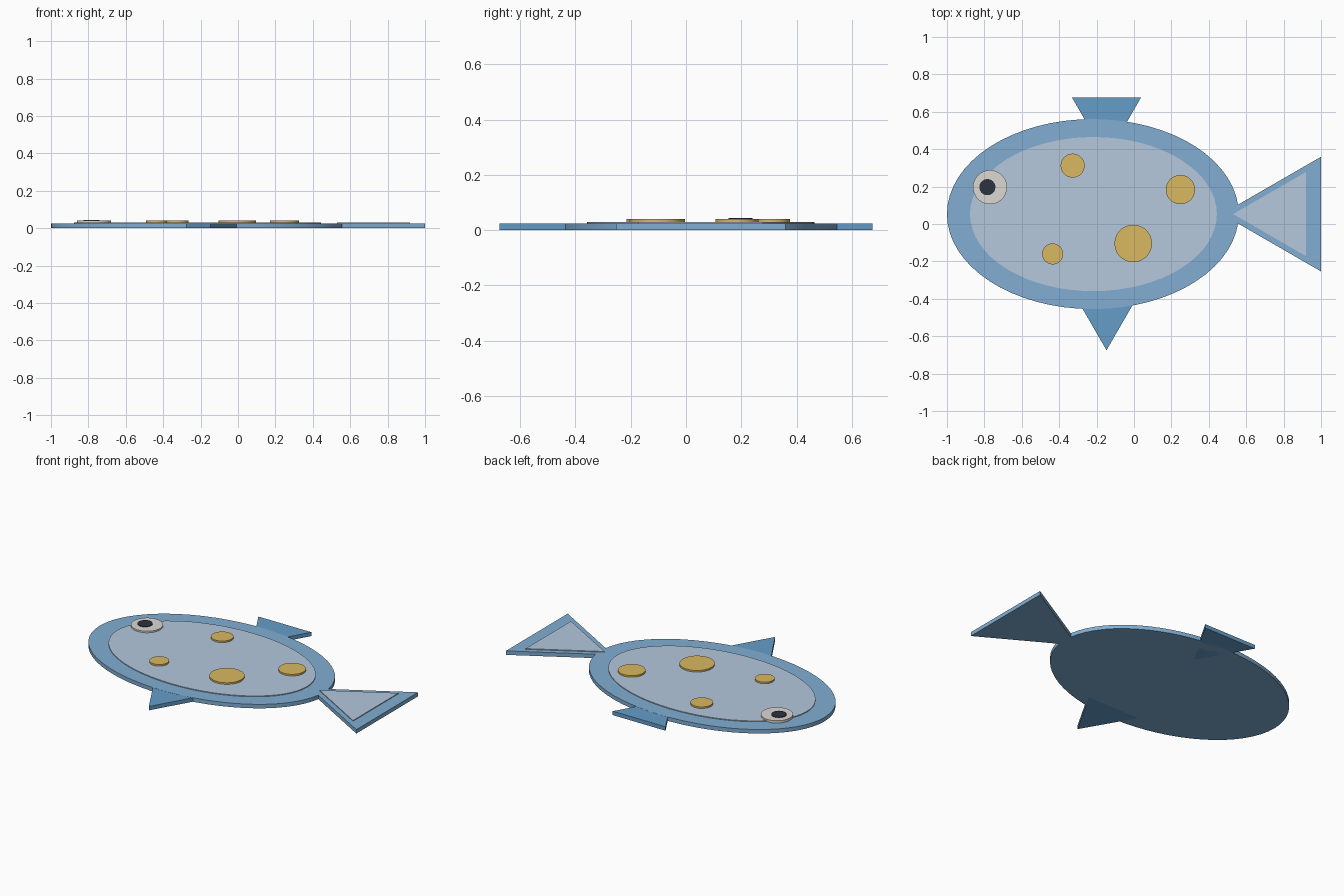
import bpy, math

if "Cube" in bpy.data.objects:
    bpy.data.objects.remove(bpy.data.objects["Cube"])


def material(name, rgb):
    m = bpy.data.materials.new(name)
    m.diffuse_color = (*rgb, 1)
    m.use_nodes = True
    m.node_tree.nodes["Principled BSDF"].inputs["Base Color"].default_value = m.diffuse_color
    return m


blue = material("body_blue", (0.22, 0.42, 0.65))
pale = material("pale_blue", (0.46, 0.58, 0.72))
deep = material("fin_blue", (0.13, 0.34, 0.58))
gold = material("gold", (0.70, 0.48, 0.12))
white = material("eye_white", (0.72, 0.68, 0.64))
black = material("pupil_black", (0.026, 0.032, 0.045))


def disc(name, x, y, rx, ry, z0, z1, mat, sides=64, turn=0.0):
    """Flat plate from z0 to z1: an ellipse, or a triangle with sides=3."""
    bpy.ops.mesh.primitive_cylinder_add(vertices=sides, radius=1, depth=1)
    ob = bpy.context.object
    ob.name = name
    ob.rotation_euler.z = turn
    bpy.ops.object.transform_apply(location=False, rotation=True, scale=False)
    ob.scale = (rx, ry, z1 - z0)
    ob.location = (x, y, (z0 + z1) / 2)
    bpy.ops.object.transform_apply(location=False, rotation=False, scale=True)
    if sides > 3:
        bpy.ops.object.shade_smooth_by_angle(angle=math.radians(30))
    ob.data.materials.append(mat)
    return ob


CY = 0.053          # height of the fish's long axis
IN = 0.002          # underside of the inlaid layers

# Body and belly inlay
disc("body", -0.22, CY, 0.78, 0.508, 0, 0.025, blue)
disc("belly", -0.217, CY, 0.66, 0.412, IN, 0.03, pale)

# Tail and its inlay, pointing at the body (-x)
LEFT = math.pi / 2
disc("tail", 0.823, CY, 0.354, 0.354, 0, 0.025, blue, 3, LEFT)
disc("tail_inlay", 0.79, CY, 0.26, 0.26, IN, 0.03, pale, 3, LEFT)

# Fins, both pointing down (-y)
for name, y in (("top_fin", 0.569), ("bottom_fin", -0.4625)):
    disc(name, -0.147, y, 0.2125, 0.2125, 0, 0.0245, deep, 3, math.pi)

# Gold spots
for i, (x, y, r) in enumerate([(-0.328, 0.312, 0.064), (0.248, 0.184, 0.078),
                               (-0.004, -0.104, 0.1), (-0.435, -0.16, 0.056)]):
    disc(f"spot_{i + 1}", x, y, r, r, IN, 0.04, gold)

# Eye
disc("eye", -0.77, 0.197, 0.091, 0.091, IN, 0.04, white)
disc("pupil", -0.784, 0.197, 0.043, 0.043, IN, 0.044, black)
